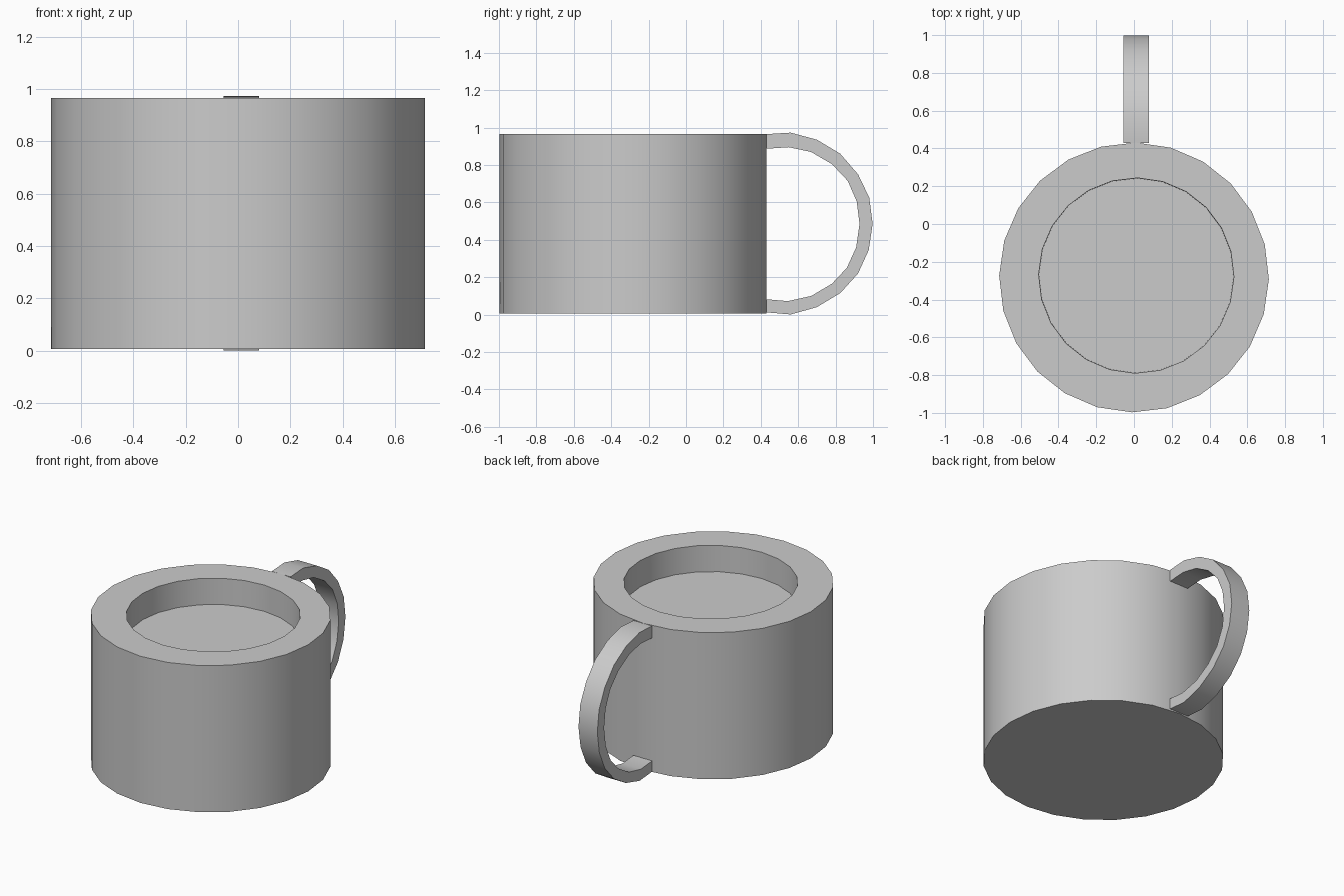
import bpy, bmesh
from math import radians
from mathutils import Matrix, Vector

cube = bpy.data.objects.get("Cube")
if cube:
    bpy.data.objects.remove(cube)

grey = bpy.data.materials.new("plain grey")
grey.use_nodes = True
colour = (0.6, 0.6, 0.6, 1)
grey.diffuse_color = colour
grey.node_tree.nodes["Principled BSDF"].inputs["Base Color"].default_value = colour


def finish(name, bm):
    bmesh.ops.recalc_face_normals(bm, faces=bm.faces)
    mesh = bpy.data.meshes.new(name)
    bm.to_mesh(mesh)
    bm.free()
    mesh.materials.append(grey)
    obj = bpy.data.objects.new(name, mesh)
    bpy.context.collection.objects.link(obj)
    bpy.ops.object.select_all(action="DESELECT")
    obj.select_set(True)
    bpy.context.view_layer.objects.active = obj
    bpy.ops.object.shade_smooth_by_angle(angle=radians(25))


SIDES = 24
TURN = Matrix.Rotation(radians(-0.8), 4, "Z")


def ring(bm, radius, centre, z):
    place = Matrix.Translation((*centre, z)) @ TURN
    return bmesh.ops.create_circle(bm, segments=SIDES, radius=radius, matrix=place)["verts"]


# Cup body: base, outer wall, wide rim, shallow well and its floor
bm = bmesh.new()
body, well = (0, -0.283), (0.012, -0.273)
rings = [ring(bm, 0.714, body, 0.006), ring(bm, 0.714, body, 0.966),
         ring(bm, 0.517, well, 0.966), ring(bm, 0.515, well, 0.795)]
for low, high in zip(rings, rings[1:]):
    for i in range(SIDES):
        j = (i + 1) % SIDES
        bm.faces.new((low[i], low[j], high[j], high[i]))
bm.faces.new(rings[0])
bm.faces.new(rings[-1])
finish("cup_body", bm)

# Handle: a flat strap following paired outer and inner outlines in y and z
outer = [(0.43, 0.965), (0.56, 0.973), (0.70, 0.935), (0.825, 0.86), (0.92, 0.75),
         (0.98, 0.625), (0.998, 0.485), (0.977, 0.345), (0.92, 0.22), (0.825, 0.115),
         (0.70, 0.04), (0.56, 0.001), (0.43, 0.012)]
inner = [(0.43, 0.887), (0.55, 0.895), (0.668, 0.87), (0.78, 0.805), (0.865, 0.715),
         (0.913, 0.605), (0.928, 0.485), (0.91, 0.36), (0.86, 0.25), (0.78, 0.165),
         (0.67, 0.1), (0.545, 0.072), (0.43, 0.082)]
bm = bmesh.new()
loops = []
for (oy, oz), (iy, iz) in zip(outer, inner):
    corners = ((-0.056, oy, oz), (0.08, oy, oz), (0.08, iy, iz), (-0.056, iy, iz))
    loops.append([bm.verts.new(Vector(c)) for c in corners])
for a, b in zip(loops, loops[1:]):
    for i in range(4):
        j = (i + 1) % 4
        bm.faces.new((a[i], a[j], b[j], b[i]))
bm.faces.new(loops[0])
bm.faces.new(loops[-1])
finish("handle", bm)
